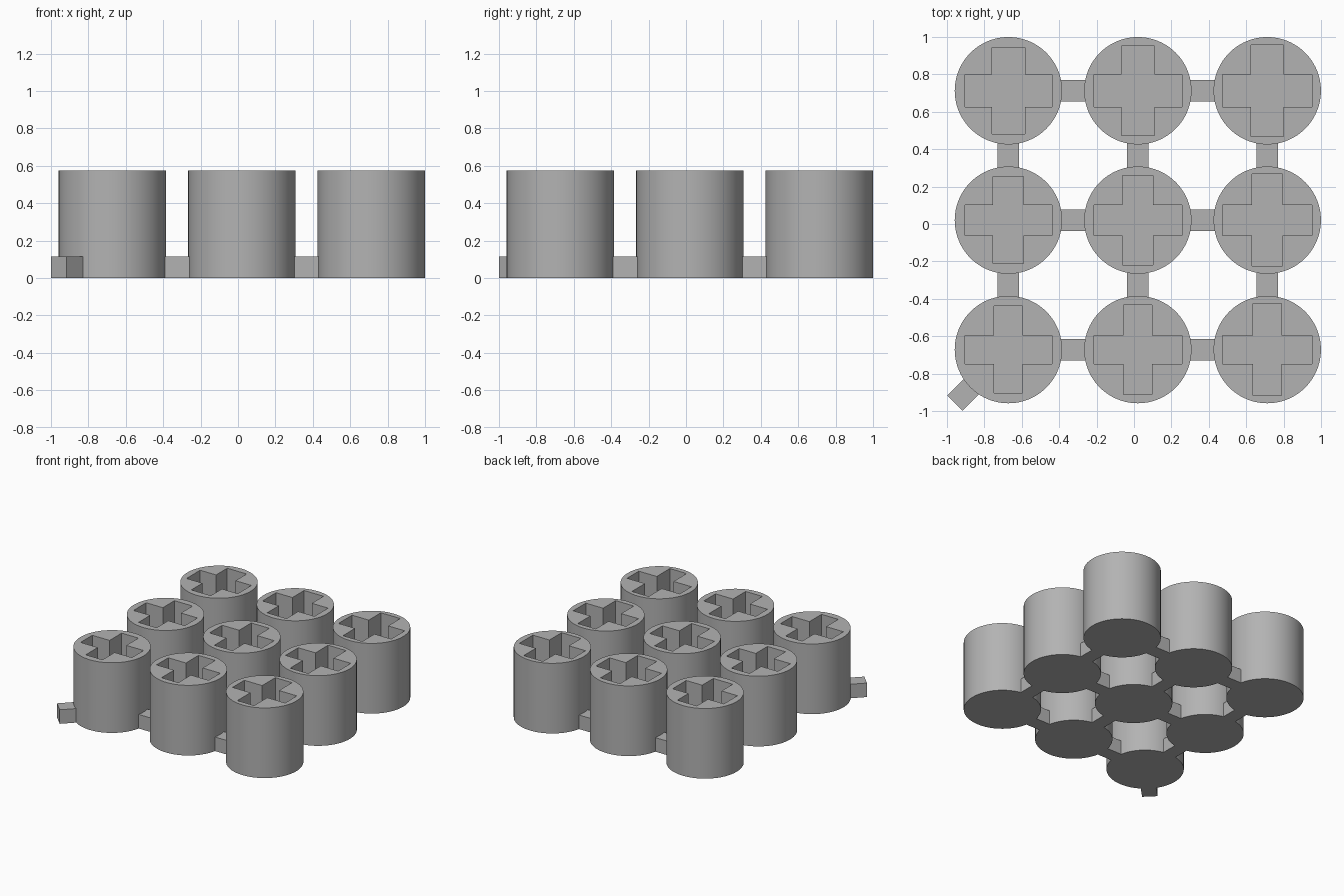
import bpy, bmesh, math
from mathutils import Matrix, Vector

cube = bpy.data.objects.get("Cube")
if cube:
    bpy.data.objects.remove(cube, do_unlink=True)

PITCH, RADIUS, HEIGHT = 0.692, 0.287, 0.575
MID = 0.0205                     # centre of the grid
BAR = 0.115                      # bar width and height
FLOOR = 0.115                    # bottom of the sockets
OVERLAP = 0.02

grey = bpy.data.materials.new("plain grey")
grey.use_nodes = True
colour = (0.45, 0.45, 0.45, 1)
grey.diffuse_color = colour
grey.node_tree.nodes["Principled BSDF"].inputs["Base Color"].default_value = colour


def prism(name, outline, z0, z1, location=(0, 0, 0), angle=0):
    """Extrude a flat outline from z0 to z1."""
    bm = bmesh.new()
    base = bm.faces.new([bm.verts.new((x, y, z0)) for x, y in outline])
    top = bmesh.ops.extrude_face_region(bm, geom=[base])["geom"]
    verts = [v for v in top if isinstance(v, bmesh.types.BMVert)]
    bmesh.ops.translate(bm, vec=(0, 0, z1 - z0), verts=verts)
    if not any(f.normal.z < 0 for f in bm.faces):
        bm.faces.ensure_lookup_table()
    bmesh.ops.recalc_face_normals(bm, faces=bm.faces)
    bmesh.ops.transform(bm, matrix=Matrix.Rotation(angle, 4, "Z"), verts=bm.verts)
    mesh = bpy.data.meshes.new(name)
    bm.to_mesh(mesh)
    bm.free()
    mesh.materials.append(grey)
    obj = bpy.data.objects.new(name, mesh)
    obj.location = location
    bpy.context.collection.objects.link(obj)
    return obj


def circle(r, n=96):
    return [(r * math.cos(math.tau * i / n), r * math.sin(math.tau * i / n))
            for i in range(n)]


def cross(lx, ly, w):
    """Plus-shaped outline from half lengths and half width."""
    return [(lx, -w), (lx, w), (w, w), (w, ly), (-w, ly), (-w, w),
            (-lx, w), (-lx, -w), (-w, -w), (-w, -ly), (w, -ly), (w, -w)]


def bar(name, start, direction, length):
    """Square bar from a point along a direction."""
    h = BAR / 2
    outline = [(0, -h), (length, -h), (length, h), (0, h)]
    return prism(name, outline, 0, BAR, (*start, 0), math.atan2(direction[1], direction[0]))


def centre(col, row):
    return Vector((MID + (col - 1) * PITCH, MID + (row - 1) * PITCH))


# Pillars, with sockets that grow longer by column and wider by row
for row in range(3):
    for col in range(3):
        place = (*centre(col, row), 0)
        pillar = prism(f"pillar_{row}_{col}", circle(RADIUS), 0, HEIGHT, place)
        outline = cross(0.2325 + 0.003 * col, 0.2325 + 0.0065 * col, 0.076 + 0.006 * row)
        cutter = prism("socket_cutter", outline, FLOOR, HEIGHT + 0.1, place)
        cutter.hide_render = True
        cut = pillar.modifiers.new("socket", "BOOLEAN")
        cut.operation, cut.solver, cut.object = "DIFFERENCE", "EXACT", cutter
        bpy.ops.object.select_all(action="DESELECT")
        pillar.select_set(True)
        bpy.context.view_layer.objects.active = pillar
        bpy.ops.object.modifier_apply(modifier=cut.name)
        bpy.data.objects.remove(cutter, do_unlink=True)
        bpy.ops.object.shade_smooth_by_angle(angle=math.radians(30))

# Bars joining neighbouring pillars
gap = PITCH - 2 * RADIUS + 2 * OVERLAP
for i in range(2):
    for j in range(3):
        for name, spot, way in (("cross_bar", (i, j), Vector((1, 0))),
                                ("long_bar", (j, i), Vector((0, 1)))):
            bar(f"{name}_{i}_{j}", centre(*spot) + way * (RADIUS - OVERLAP), way, gap)

# Diagonal tab marking the front right corner
way = Vector((-1, -1)).normalized()
bar("corner_tab", centre(0, 0) + way * (RADIUS - OVERLAP), way, 0.118 + OVERLAP)
